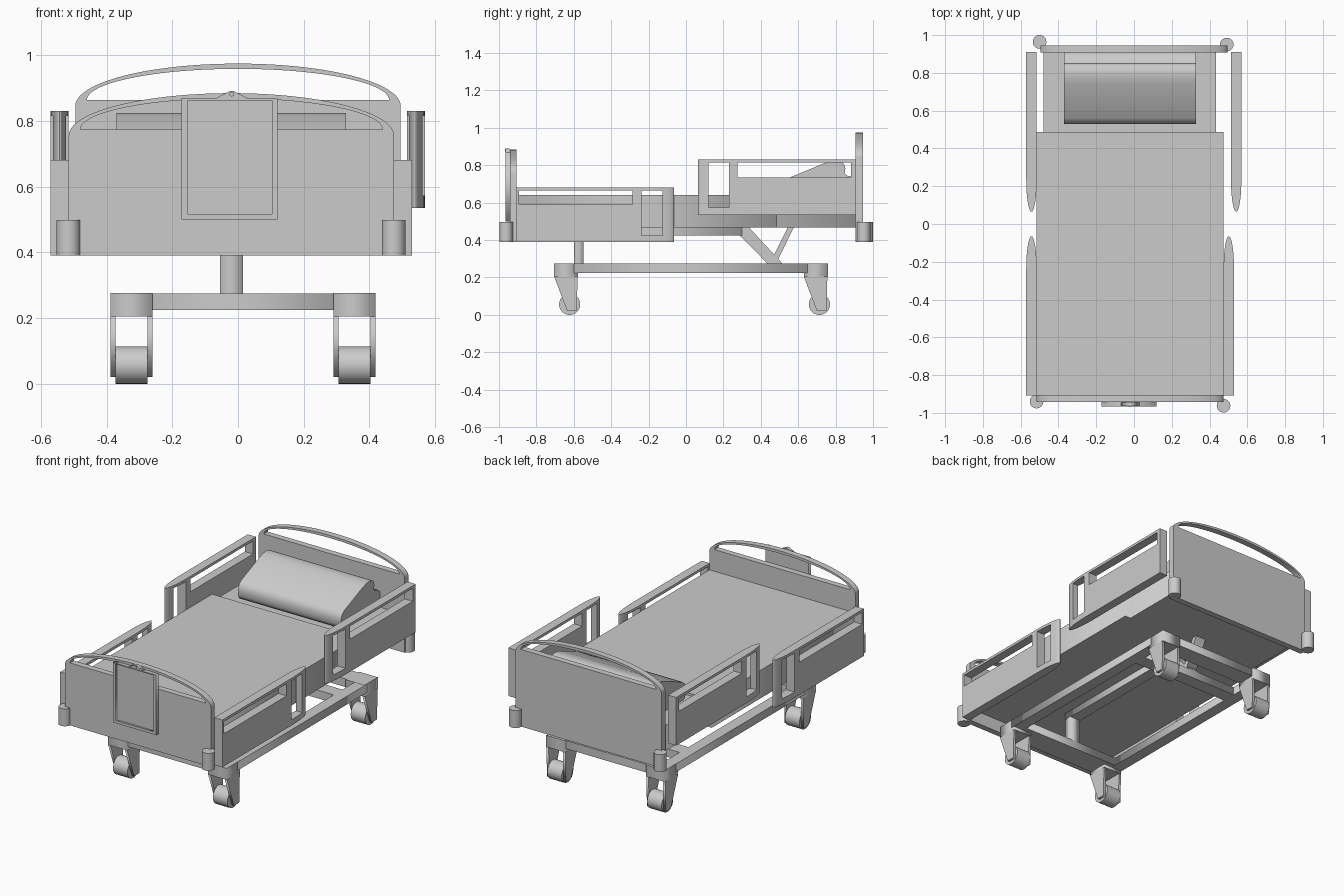
import bpy, bmesh, math
from mathutils import Matrix

if "Cube" in bpy.data.objects:
    bpy.data.objects.remove(bpy.data.objects["Cube"])

# local (u, v, depth) -> world axes
AXES = {
    'front': Matrix(((1, 0, 0, 0), (0, 0, -1, 0), (0, 1, 0, 0), (0, 0, 0, 1))),
    'side': Matrix(((0, 0, 1, 0), (1, 0, 0, 0), (0, 1, 0, 0), (0, 0, 0, 1))),
    'plan': Matrix.Identity(4),
}
COL = bpy.context.scene.collection


def smooth(ob, angle=30):
    bpy.ops.object.select_all(action='DESELECT')
    ob.select_set(True)
    bpy.context.view_layer.objects.active = ob
    bpy.ops.object.shade_smooth_by_angle(angle=math.radians(angle))


def plate(name, loops, lo, hi, plane):
    """Extrude closed outlines (first outer, rest holes) from lo to hi."""
    cu = bpy.data.curves.new(name, 'CURVE')
    cu.dimensions, cu.fill_mode, cu.extrude = '2D', 'BOTH', (hi - lo) / 2
    for pts in loops:
        sp = cu.splines.new('POLY')
        sp.points.add(len(pts) - 1)
        for p, (u, v) in zip(sp.points, pts):
            p.co = (u, v, 0, 1)
        sp.use_cyclic_u = True
    tmp = bpy.data.objects.new(name + "_outline", cu)
    COL.objects.link(tmp)
    dg = bpy.context.evaluated_depsgraph_get()
    me = bpy.data.meshes.new_from_object(tmp.evaluated_get(dg))
    bpy.data.objects.remove(tmp)
    mid = (lo + hi) / 2 * (-1 if plane == 'front' else 1)
    me.transform(AXES[plane] @ Matrix.Translation((0, 0, mid)))
    bm = bmesh.new()
    bm.from_mesh(me)
    bmesh.ops.remove_doubles(bm, verts=bm.verts, dist=1e-5)
    bmesh.ops.recalc_face_normals(bm, faces=bm.faces)
    bm.to_mesh(me)
    bm.free()
    ob = bpy.data.objects.new(name, me)
    COL.objects.link(ob)
    return ob


def rect(a, b, c, d):
    return [(a, c), (b, c), (b, d), (a, d)]


def box(name, x0, x1, y0, y1, z0, z1):
    return plate(name, [rect(x0, x1, y0, y1)], z0, z1, 'plan')


def arc(cx, cy, rx, ry, a0, a1, n):
    return [(cx + rx * math.cos(math.radians(a0 + (a1 - a0) * i / n)),
             cy + ry * math.sin(math.radians(a0 + (a1 - a0) * i / n))) for i in range(n + 1)]


def cylinder(name, loc, r, depth, axis='Z'):
    rot = (0, math.pi / 2, 0) if axis == 'X' else (math.pi / 2, 0, 0) if axis == 'Y' else (0, 0, 0)
    bpy.ops.mesh.primitive_cylinder_add(vertices=32, radius=r, depth=depth, location=loc, rotation=rot)
    ob = bpy.context.object
    ob.name = name
    smooth(ob)


# End boards: arched outline with a crescent hand hole
def end_board(name, cx, dz, y0, y1):
    outer = [(cx - .495, .39), (cx + .495, .39)] + arc(cx, .755 + dz, .495, .129, 0, 180, 48)
    hole = arc(cx, .773 + dz, .46, .095, 0, 180, 48)
    smooth(plate(name, [outer, hole], y0, y1, 'front'))


end_board("headboard", 0, .09, .907, .945)
end_board("footboard", -.02, 0, -.942, -.905)

# Corner bumpers
for tag, x, y in (("foot_left", -.516, -.94), ("foot_right", .474, -.962),
                  ("head_left", -.5, .964), ("head_right", .491, .95)):
    cylinder("bumper_" + tag, (x, y, .444), .036, .107)

# Chart holder on the footboard
plate("chart_frame", [rect(-.172, .12, .5, .868), rect(-.154, .104, .517, .862)], -.966, -.942, 'front')
plate("chart_panel", [rect(-.154, .104, .517, .862)], -.955, -.942, 'front')
plate("chart_clip", [[(-.07, .867), (.032, .867), (-.012, .89), (-.026, .89)]], -.964, -.944, 'front')
cylinder("chart_clip_pin", (-.019, -.965, .881), .007, .008, 'Y')

# Mattress, blanket and pillow
box("head_mattress", -.48, .435, -.9, .908, .468, .625)
box("blanket", -.516, .474, -.906, .487, .52, .64)
box("bed_deck", -.516, .474, -.906, .487, .468, .52)
pillow = [(.56, .622), (.915, .622), (.915, .69), (.905, .722), (.885, .738), (.86, .745),
          (.848, .758), (.852, .785), (.845, .806), (.83, .819), (.805, .824), (.775, .821),
          (.74, .811), (.56, .737), (.54, .72), (.53, .695), (.53, .655), (.54, .635)]
smooth(plate("pillow", [pillow], -.37, .329, 'side'), 50)


# Side rails: windowed plate trimmed to a tapered plan shape
def rail(name, cx, tip, end, z0, z1, holes):
    ob = plate(name, [rect(min(tip, end), max(tip, end), z0, z1)] + [rect(*h) for h in holes],
               cx - .035, cx + .035, 'side')
    s = 1 if end > tip else -1
    shape = [(cx + .0275, end + s * .05), (cx - .0275, end + s * .05)]
    shape += arc(cx, tip + s * .17, .0275, s * .17, 180, 360, 20)
    cut = plate(name + "_trim", [shape], z0 - .1, z1 + .1, 'plan')
    cut.hide_render = True
    mod = ob.modifiers.new("trim", 'BOOLEAN')
    mod.operation, mod.object, mod.solver = 'INTERSECT', cut, 'EXACT'
    bpy.context.view_layer.objects.active = ob
    bpy.ops.object.modifier_apply(modifier="trim")
    bpy.data.objects.remove(cut)
    smooth(ob)


for tag, hx, fx in (("left", -.543, -.543), ("right", .541, .502)):
    rail("head_rail_" + tag, hx, .065, .91, .535, .83,
         [(.12, .23, .573, .814), (.275, .882, .735, .814)])
    rail("foot_rail_" + tag, fx, -.065, -.908, .39, .68,
         [(-.238, -.125, .425, .664), (-.893, -.285, .59, .664)])

# Lifting mechanism under the deck
box("lift_post", -.055, .015, -.6, -.548, .27, .43)
box("lift_beam", -.055, .015, -.6, .3, .425, .47)
plate("lift_arm", [[(.285, .428), (.3, .47), (.335, .47), (.515, .275), (.435, .275)]], -.055, .015, 'side')
plate("lift_strut", [[(.545, .47), (.577, .47), (.487, .285), (.46, .3)]], -.055, .015, 'side')

# Wheeled base frame
for tag, x0, x1 in (("left", -.388, -.318), ("right", .349, .419)):
    box("base_rail_" + tag, x0, x1, -.6, .65, .224, .275)
for tag, y0, y1 in (("front", -.695, -.548), ("middle", .43, .515), ("rear", .64, .75)):
    box("base_crossbar_" + tag, -.37, .4, y0, y1, .2245, .2745)

# Casters: block, two tapered fork plates and a wheel
for end, y in (("front", -.705), ("rear", .63)):
    for side, x in (("left", -.388), ("right", .29)):
        tag = f"{end}_{side}"
        box("caster_block_" + tag, x, x + .128, y, y + .128, .205, .276)
        fork = [(y, .206), (y + .07, .02), (y + .12, .02), (y + .126, .206)]
        for k, fx in (("a", x), ("b", x + .113)):
            plate(f"caster_fork_{tag}_{k}", [fork], fx, fx + .015, 'side')
        cylinder("caster_wheel_" + tag, (x + .064, y + .083, .0565), .0565, .098, 'X')
